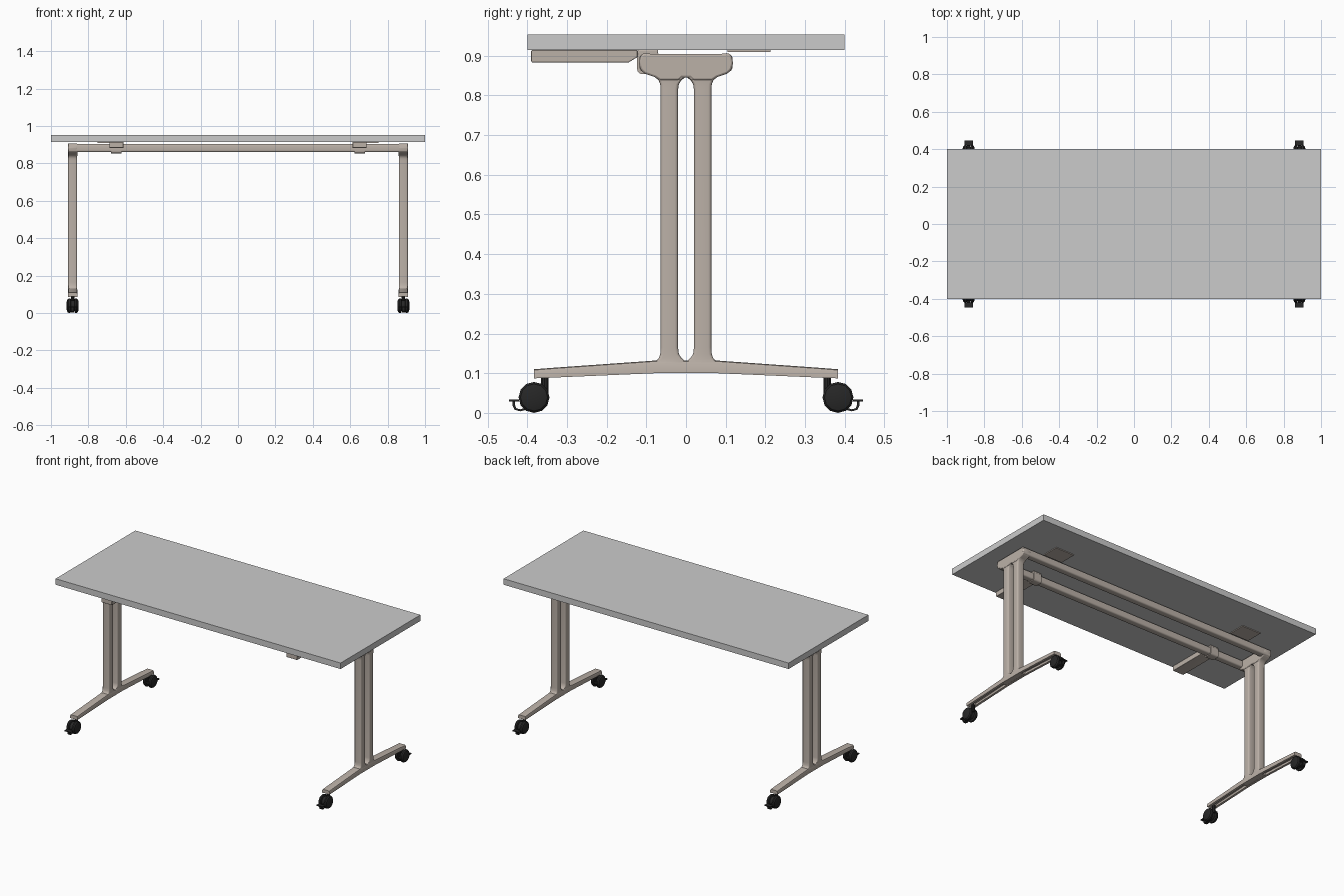
import bpy, bmesh
from math import cos, sin, pi, radians

if "Cube" in bpy.data.objects:
    bpy.data.objects.remove(bpy.data.objects["Cube"])


def material(name, color):
    m = bpy.data.materials.new(name)
    m.diffuse_color = color
    m.use_nodes = True
    m.node_tree.nodes["Principled BSDF"].inputs["Base Color"].default_value = m.diffuse_color
    return m


TAUPE = material("taupe_metal", (0.50, 0.44, 0.39, 1))
BLACK = material("black_plastic", (0.02, 0.02, 0.02, 1))


def loft(name, sections, mat=None, bevel=0.0):
    """Skin a row of matching cross-sections and cap both ends."""
    bm = bmesh.new()
    rings = [[bm.verts.new(p) for p in s] for s in sections]
    n = len(rings[0])
    for a, b in zip(rings, rings[1:]):
        for i in range(n):
            j = (i + 1) % n
            bm.faces.new((a[i], a[j], b[j], b[i]))
    bm.faces.new(rings[0])
    bm.faces.new(rings[-1])
    bmesh.ops.recalc_face_normals(bm, faces=bm.faces)
    me = bpy.data.meshes.new(name)
    bm.to_mesh(me)
    bm.free()
    for p in me.polygons:
        p.use_smooth = True
    me.set_sharp_from_angle(angle=radians(32))
    if mat:
        me.materials.append(mat)
    ob = bpy.data.objects.new(name, me)
    bpy.context.collection.objects.link(ob)
    if bevel:
        mod = ob.modifiers.new("bevel", 'BEVEL')
        mod.width = bevel
        mod.segments = 2
    return ob


def box(name, x, y, z, mat=None, bevel=0.0):
    ring = [(x[0], y[0]), (x[1], y[0]), (x[1], y[1]), (x[0], y[1])]
    return loft(name, [[(a, b, h) for a, b in ring] for h in z], mat, bevel)


def rounded_rect(cu, cv, hu, hv, r, seg=4):
    pts = []
    for k, (su, sv) in enumerate(((1, 1), (-1, 1), (-1, -1), (1, -1))):
        for i in range(seg + 1):
            a = (k + i / seg) * pi / 2
            pts.append((cu + su * (hu - r) + r * cos(a), cv + sv * (hv - r) + r * sin(a)))
    return pts


def extrude_x(name, outline, x0, x1, mat, bevel=0.0):
    return loft(name, [[(x, y, z) for y, z in outline] for x in (x0, x1)], mat, bevel)


# Table top
box("table_top", (-1, 1), (-0.4, 0.4), (0.915, 0.953))

# Two long rails under the top
for label, y in (("front", -0.095), ("back", 0.095)):
    extrude_x(label + "_rail", rounded_rect(y, 0.882, 0.022, 0.022, 0.010), -0.905, 0.905, TAUPE)

# Head profile (half), mirrored across y
HEAD = [(0.09, 0.905), (0.107, 0.907), (0.114, 0.900), (0.119, 0.882), (0.114, 0.864),
        (0.104, 0.855), (0.078, 0.846), (0.066, 0.838), (0.045, 0.838), (0.018, 0.838), (0.010, 0.845)]
HEAD_LOOP = HEAD + [(-y, z) for y, z in reversed(HEAD)]

# Foot stations: y, top, bottom, underside channel depth
FOOT = [(0.383, 0.110, 0.087, 0.001), (0.35, 0.1125, 0.0885, 0.001), (0.345, 0.113, 0.0885, 0.012),
        (0.09, 0.131, 0.0995, 0.014), (0.08, 0.132, 0.100, 0.001), (0.0, 0.132, 0.100, 0.001)]

# Column stations: z, inner y, outer y (flared at both ends)
COLUMN = [(0.122, 0.000, 0.088), (0.131, 0.003, 0.076), (0.137, 0.010, 0.069), (0.148, 0.018, 0.065),
          (0.165, 0.020, 0.064), (0.815, 0.020, 0.064), (0.828, 0.018, 0.065),
          (0.838, 0.012, 0.069), (0.844, 0.004, 0.076), (0.850, 0.000, 0.085)]


def foot_section(cx, y, t, b, d):
    w, r, c = 0.025, 0.007, 0.011
    pts = [(-w, b), (-w, t - r), (-w + r * 0.3, t - r * 0.3), (-w + r, t), (w - r, t),
           (w - r * 0.3, t - r * 0.3), (w, t - r), (w, b), (c, b), (c, b + d), (-c, b + d), (-c, b)]
    return [(cx + x, y, z) for x, z in pts]


def add_leg(side, sx):
    cx = sx * 0.884
    extrude_x(side + "_leg_head", HEAD_LOOP, cx - 0.026, cx + 0.026, TAUPE, 0.005)
    stations = FOOT + [(-y, t, b, d) for y, t, b, d in reversed(FOOT[:-1])]
    loft(side + "_foot", [foot_section(cx, *s) for s in stations], TAUPE)
    for label, sy in (("front", -1), ("back", 1)):
        sections = []
        for z, y0, y1 in COLUMN:
            ring = rounded_rect(cx, sy * (y0 + y1) / 2, 0.024, (y1 - y0) / 2, 0.008, 3)
            sections.append([(x, y, z) for x, y in ring])
        loft(f"{side}_{label}_column", sections, TAUPE)
        add_caster(f"{side}_{label}_caster", cx, sy)


def wheel_ring(x, y, r, sides=12):
    return [(x, y + r * cos(2 * pi * i / sides), 0.039 + r * sin(2 * pi * i / sides)) for i in range(sides)]


def add_caster(name, cx, sy):
    cy = sy * 0.383
    # Twin wheels
    for i, s in enumerate((-1, 1)):
        profile = [(0.009, 0.032), (0.012, 0.039), (0.021, 0.039), (0.028, 0.034), (0.032, 0.022)]
        loft(f"{name}_wheel_{i + 1}", [wheel_ring(cx + s * x, cy, r) for x, r in profile], BLACK)
    # Hub body and stem
    loft(name + "_hub", [wheel_ring(cx + x, cy, 0.029) for x in (-0.010, 0.010)], BLACK)
    stem = sy * 0.356
    loft(name + "_stem", [[(cx + 0.010 * cos(i * pi / 5), stem + 0.010 * sin(i * pi / 5), z)
                           for i in range(10)] for z in (0.045, 0.094)], BLACK)
    # Brake lever: hooked arm and foot pad
    path = [(0.395, 0.024), (0.405, 0.013), (0.418, 0.009), (0.428, 0.012), (0.431, 0.020), (0.431, 0.031)]
    under = [(0.395, 0.016), (0.402, 0.008), (0.418, 0.004), (0.432, 0.008), (0.437, 0.018), (0.437, 0.031)]
    arm = [(sy * y, z) for y, z in path + under[::-1]]
    extrude_x(name + "_brake_arm", arm, cx - 0.008, cx + 0.008, BLACK)
    box(name + "_brake_pad", (cx - 0.022, cx + 0.022), sorted((sy * 0.421, sy * 0.446)),
        (0.029, 0.034), BLACK)


for side, sx in (("left", -1), ("right", 1)):
    add_leg(side, sx)
    bx = sx * 0.65
    # Release handle under the front half, underside chamfered towards the rail
    handle = [(-0.39, 0.914), (-0.39, 0.885), (-0.387, 0.883), (-0.145, 0.883), (-0.122, 0.897), (-0.122, 0.914)]
    extrude_x(side + "_latch_handle", handle, bx - 0.037, bx + 0.037, TAUPE, 0.003)
    # Pivot clamp around the front rail
    extrude_x(side + "_rail_clamp", rounded_rect(-0.095, 0.882, 0.028, 0.028, 0.012),
              bx - 0.028, bx + 0.028, TAUPE)
    box(side + "_clamp_mount", (bx - 0.028, bx + 0.028), (-0.122, -0.07), (0.895, 0.915), TAUPE, 0.003)
    # Rest plate above the back rail
    box(side + "_rest_plate", sorted((sx * 0.62, sx * 0.75)), (0.105, 0.213), (0.910, 0.9155), TAUPE)
